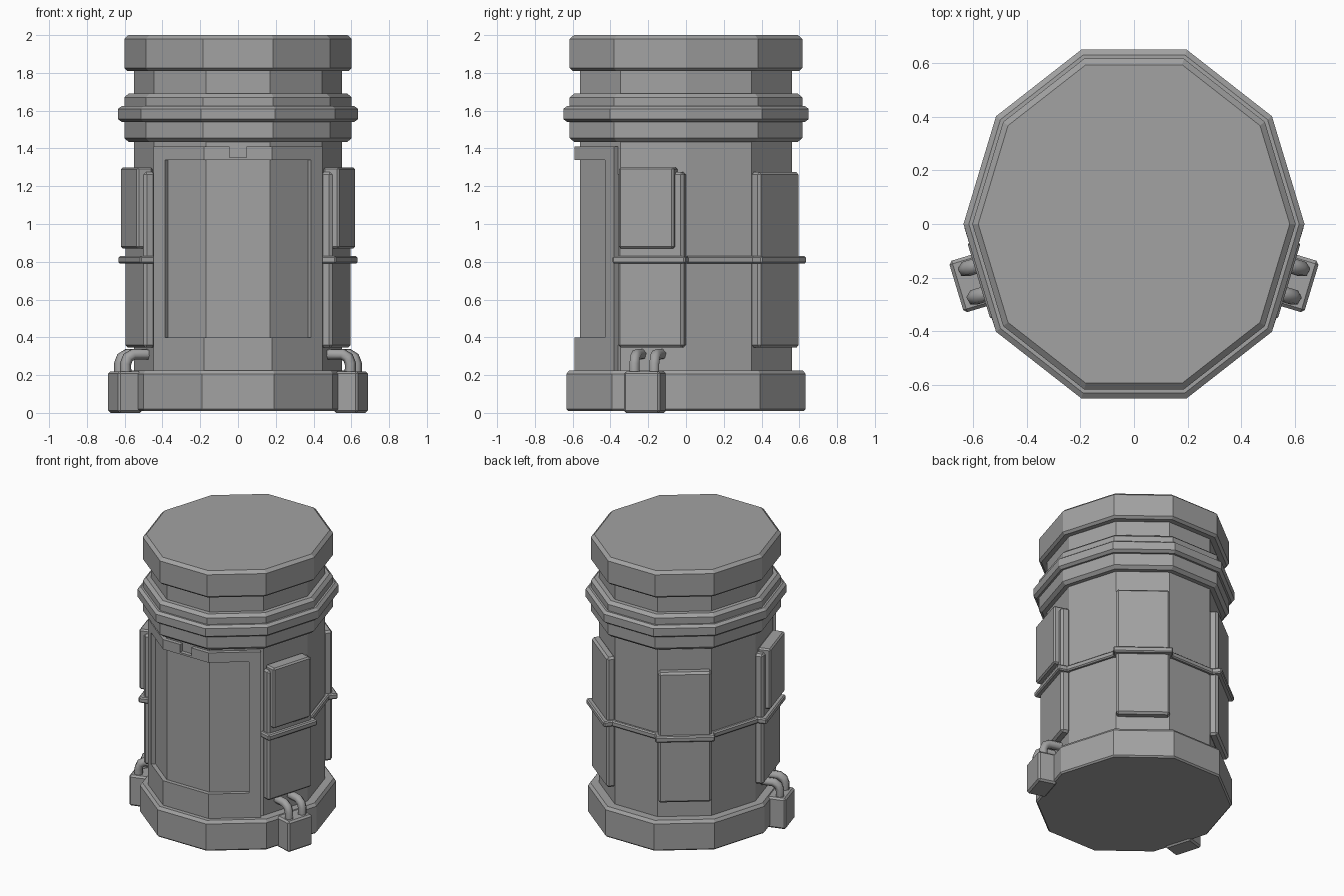
import bpy, bmesh
from math import sin, cos, radians
from mathutils import Vector, Matrix

cube = bpy.data.objects.get("Cube")
if cube:
    bpy.data.objects.remove(cube, do_unlink=True)

BODY_R = 0.55
STRETCH = 1.075     # depth relative to width

grey = bpy.data.materials.new("plain grey")
grey.use_nodes = True
GREY = (0.36, 0.36, 0.36, 1)
grey.diffuse_color = GREY
grey.node_tree.nodes["Principled BSDF"].inputs["Base Color"].default_value = GREY


def corner(deg, r=BODY_R):
    return Vector((r * cos(radians(deg)), r * sin(radians(deg)) * STRETCH, 0))


def add_object(name, mesh):
    mesh.materials.clear()
    mesh.materials.append(grey)
    obj = bpy.data.objects.new(name, mesh)
    bpy.context.collection.objects.link(obj)
    return obj


def finish(name, bm, bevel=0):
    bmesh.ops.recalc_face_normals(bm, faces=bm.faces)
    mesh = bpy.data.meshes.new(name)
    bm.to_mesh(mesh)
    bm.free()
    obj = add_object(name, mesh)
    if bevel:
        mod = obj.modifiers.new("chamfer", "BEVEL")
        mod.width = bevel
        mod.segments = 1
        mod.limit_method = "ANGLE"
        mod.angle_limit = radians(50)
    return obj


def lathe(name, profile):
    """Ten-sided stack of rings, capped at both ends."""
    bm = bmesh.new()
    rings = []
    for r, z in profile:
        rings.append([bm.verts.new(corner(36 * k, r) + Vector((0, 0, z))) for k in range(10)])
    for a, b in zip(rings, rings[1:]):
        for k in range(10):
            j = (k + 1) % 10
            bm.faces.new((a[k], a[j], b[j], b[k]))
    bm.faces.new(rings[0])
    bm.faces.new(rings[-1])
    finish(name, bm)


def face_frame(mid):
    """Local axes on a wall: x along it, y outward, z up."""
    a, b = corner(mid - 18), corner(mid + 18)
    t = (b - a).normalized()
    n = Vector((t.y, -t.x, 0))
    m = Matrix((t, n, Vector((0, 0, 1)))).transposed().to_4x4()
    m.translation = (a + b) / 2
    return m, (b - a).length / 2


def box(name, frame, x, y, z, bevel=0):
    size = Vector((x[1] - x[0], y[1] - y[0], z[1] - z[0]))
    mid = Vector((x[0] + x[1], y[0] + y[1], z[0] + z[1])) / 2
    bm = bmesh.new()
    bmesh.ops.create_cube(bm, size=1)
    bmesh.ops.transform(bm, verts=bm.verts,
                        matrix=frame @ Matrix.Translation(mid) @ Matrix.Diagonal((*size, 1)))
    finish(name, bm, bevel)


def shell(name, path, thick, z0, z1, bevel=0):
    """Strip following the wall along a plan path, thickened outward."""
    normals = []
    for a, b in zip(path, path[1:]):
        d = (b - a).normalized()
        normals.append(Vector((d.y, -d.x, 0)))
    outer = []
    for i, p in enumerate(path):
        n0, n1 = normals[max(i - 1, 0)], normals[min(i, len(normals) - 1)]
        outer.append(p + (n0 + n1) * thick / (1 + n0.dot(n1)))
    bm = bmesh.new()
    rows = []
    for pts, z in ((path, z0), (outer, z0), (outer, z1), (path, z1)):
        rows.append([bm.verts.new(p + Vector((0, 0, z))) for p in pts])
    for i in range(len(path) - 1):
        for k in range(4):
            a, b = rows[k], rows[(k + 1) % 4]
            bm.faces.new((a[i], a[i + 1], b[i + 1], b[i]))
    for i in (0, -1):
        bm.faces.new([row[i] for row in rows])
    finish(name, bm, bevel)


# Main column: plinth, shaft, triple moulding, neck and lid
lathe("plinth", [(0.61, 0.01), (0.62, 0.02), (0.62, 0.205), (0.605, 0.225)])
lathe("shaft", [(BODY_R, 0.2), (BODY_R, 1.83)])
lathe("lower_moulding", [(0.58, 1.435), (0.602, 1.455), (0.602, 1.55)])
lathe("middle_moulding", [(0.615, 1.54), (0.635, 1.555), (0.635, 1.61), (0.615, 1.625)])
lathe("upper_moulding", [(0.602, 1.61), (0.602, 1.67), (0.58, 1.69)])
lathe("lid", [(0.585, 1.81), (0.602, 1.825), (0.602, 1.98), (0.58, 2.0)])

# Door frame around the three front walls
left, right = corner(252), corner(288)


def on_wall(x):
    """Point at the given x on the front three walls."""
    a, b = (corner(216), left) if x < left.x else (right, corner(324))
    if left.x <= x <= right.x:
        a, b = left, right
    return a.lerp(b, (x - a.x) / (b.x - a.x))


DOOR, OPENING, NOTCH, RAISE = 0.43, 0.37, 0.045, 0.028
shell("door_bottom_rail", [on_wall(-DOOR), left, right, on_wall(DOOR)], RAISE, 0.21, 0.4)
shell("door_top_rail", [on_wall(-DOOR), left, right, on_wall(DOOR)], RAISE, 1.34, 1.353)
shell("door_top_left", [on_wall(-DOOR), left, on_wall(-NOTCH)], RAISE, 1.353, 1.41)
shell("door_top_right", [on_wall(NOTCH), right, on_wall(DOOR)], RAISE, 1.353, 1.41)
shell("door_left_post", [on_wall(OPENING), on_wall(DOOR)], RAISE, 0.4, 1.34)
shell("door_right_post", [on_wall(-DOOR), on_wall(-OPENING)], RAISE, 0.4, 1.34)

# Thin band round the sides and back
shell("band", [corner(a) for a in range(-36, 217, 36)], 0.03, 0.79, 0.83, 0.008)

# Raised panels, each crossed by the band
for mid, name in ((54, "back_left"), (126, "back_right"), (198, "front_right"), (342, "front_left")):
    frame, half = face_frame(mid)
    box(name + "_panel", frame, (-half, half), (-0.01, 0.053), (0.345, 1.275), 0.014)
    box(name + "_band", frame, (-half - 0.02, half + 0.02), (-0.01, 0.082), (0.79, 0.83), 0.008)

# Notice plates and padlocks on the two front side walls
for mid, name, side in ((198, "right", -1), (342, "left", 1)):
    frame, half = face_frame(mid)
    edges = sorted((side * -0.165, side * 0.138))
    box(name + "_plate", frame, edges, (0, 0.088), (0.87, 1.3), 0.01)
    shift = side * -0.012
    box(name + "_padlock", frame, (shift - 0.1, shift + 0.1), (0.04, 0.175), (0, 0.22), 0.012)

    # Two hexagonal bent shackles from padlock to wall
    for s in (-0.055, 0.055):
        curve = bpy.data.curves.new(name + "_shackle", "CURVE")
        curve.dimensions = "3D"
        curve.bevel_depth = 0.03
        curve.bevel_resolution = 1
        curve.use_fill_caps = True
        line = curve.splines.new("POLY")
        path = [(0.122, 0.2), (0.122, 0.26), (0.11, 0.292), (0.08, 0.31), (-0.03, 0.31)]
        line.points.add(len(path) - 1)
        for p, (out, z) in zip(line.points, path):
            p.co = (*(frame @ Vector((s + shift, out, z))), 1)
        temp = bpy.data.objects.new("shackle_path", curve)
        bpy.context.collection.objects.link(temp)
        deps = bpy.context.evaluated_depsgraph_get()
        mesh = bpy.data.meshes.new_from_object(temp.evaluated_get(deps))
        bpy.data.objects.remove(temp, do_unlink=True)
        add_object(name + "_shackle", mesh)
